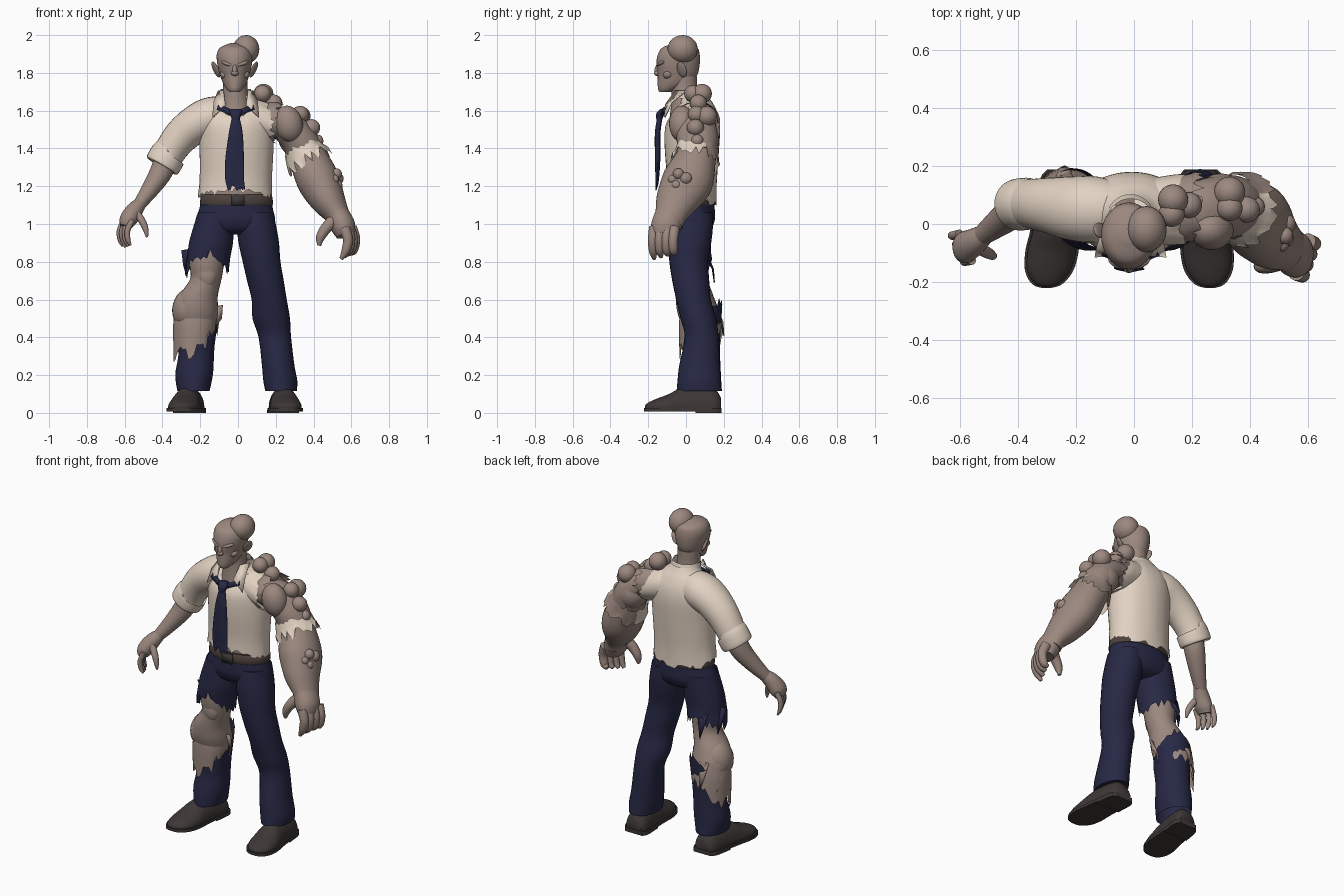
import bpy, bmesh, math, random
from mathutils import Vector, Matrix
random.seed(4)

def material(name, rgb):
    m = bpy.data.materials.new(name)
    m.diffuse_color = (*rgb, 1)
    return m

SKIN = material("grey_brown_skin", (.33, .248, .213))
CREAM = material("cream_shirt", (.76, .645, .54))
NAVY = material("navy_cloth", (.02, .021, .058))
SHOE = material("dark_shoe", (.047, .039, .037))
BELT = material("brown_belt", (.075, .055, .046))
X, Y, Z = Vector((1, 0, 0)), Vector((0, 1, 0)), Vector((0, 0, 1))

def finish(name, bm, mat, angle=50):
    bmesh.ops.recalc_face_normals(bm, faces=bm.faces)
    me = bpy.data.meshes.new(name)
    bm.to_mesh(me)
    bm.free()
    me.materials.append(mat)
    ob = bpy.data.objects.new(name, me)
    bpy.context.collection.objects.link(ob)
    for o in bpy.context.selected_objects:
        o.select_set(False)
    ob.select_set(True)
    bpy.context.view_layer.objects.active = ob
    bpy.ops.object.shade_smooth_by_angle(angle=math.radians(angle))
    return ob

def spline(rows, sub):
    # Catmull-Rom through the given rings
    out, end = [], len(rows) - 1
    for i in range(end):
        quad = zip(rows[max(i - 1, 0)], rows[i], rows[i + 1], rows[min(i + 2, end)])
        quad = list(quad)
        for t in (k / sub for k in range(sub)):
            out.append([.5 * (2 * q + (r - p) * t + (2 * p - 5 * q + 4 * r - s) * t * t
                              + (3 * q - p - 3 * r + s) * t ** 3) for p, q, r, s in quad])
    return out + [list(rows[-1])]

def loft(name, rows, mat, n=28, sub=5, axis=None, ref=Y, e0=None, e1=None, zlim=None):
    """Tube through rings (x, y, z, rx, ry); e0/e1 give a torn edge length by direction."""
    rings = spline(rows, sub)
    bm, grid, last = bmesh.new(), [], len(rings) - 1
    dirs = [(math.cos(2 * math.pi * k / n), math.sin(2 * math.pi * k / n)) for k in range(n)]
    for i, r in enumerate(rings):
        t = axis or (Vector(rings[min(i + 1, last)][:3]) - Vector(rings[max(i - 1, 0)][:3])).normalized()
        v = (ref - t * ref.dot(t)).normalized()
        u = t.cross(v)
        if i == 0:
            off0 = [e0(u * c + v * s) if e0 else 0 for c, s in dirs]
            off1 = [e1(u * c + v * s) if e1 else 0 for c, s in dirs]
        w, ring = i / last, []
        for k, (c, s) in enumerate(dirs):
            p = Vector(r[:3]) + u * c * max(r[3], .002) + v * s * max(r[4], .002)
            p += t * (off1[k] * w ** 2 - off0[k] * (1 - w) ** 2)
            if zlim:
                p.z = min(max(p.z, zlim[0]), zlim[1])
            ring.append(bm.verts.new(p))
        grid.append(ring)
    for a, b in zip(grid, grid[1:]):
        for k in range(n):
            bm.faces.new((a[k], a[(k + 1) % n], b[(k + 1) % n], b[k]))
    for edge, ring in ((e0, grid[0]), (e1, grid[-1])):
        if not edge:
            bm.faces.new(ring)
    return finish(name, bm, mat)

def blob(name, loc, size, mat=SKIN, rot=(0, 0, 0)):
    bm = bmesh.new()
    bmesh.ops.create_uvsphere(bm, u_segments=24, v_segments=14, radius=1)
    turn = Matrix.Rotation(rot[2], 4, 'Z') @ Matrix.Rotation(rot[1], 4, 'Y') @ Matrix.Rotation(rot[0], 4, 'X')
    bm.transform(Matrix.Translation(loc) @ turn @ Matrix.Diagonal((*size, 1)))
    return finish(name, bm, mat, 80)

def plate(name, pts, mat, thick=.01):
    bm = bmesh.new()
    bm.faces.new([bm.verts.new(p) for p in pts])
    m = finish(name, bm, mat).modifiers.new("thickness", 'SOLIDIFY')
    m.thickness, m.offset = thick, 0

def jag(amp, base=lambda d: 0):
    return lambda d: base(d) + random.uniform(-.4, 1) * amp

flush = lambda d: 0

# Head and neck
loft("neck", [(-.012, .01, 1.54, .1, .1), (-.012, -.002, 1.62, .078, .078), (-.015, -.008, 1.7, .066, .068),
              (-.015, -.01, 1.78, .066, .068)], SKIN, axis=Z)
loft("head", [(-.017, -.112, 1.698, .026, .028), (-.017, -.092, 1.715, .044, .056), (-.017, -.063, 1.745, .062, .087),
              (-.018, -.045, 1.79, .078, .105), (-.018, -.042, 1.85, .092, .115), (-.018, -.038, 1.9, .094, .11),
              (-.018, -.033, 1.935, .075, .09), (-.018, -.03, 1.957, .025, .03)], SKIN, n=36, axis=Z)
blob("head_lump", (.043, -.018, 1.925), (.07, .08, .075))
blob("nose_bridge", (-.017, -.146, 1.82), (.014, .02, .035), rot=(-.3, 0, 0))
blob("nose_tip", (-.017, -.152, 1.798), (.02, .017, .014))
blob("lips", (-.017, -.135, 1.757), (.03, .013, .009))
for s, side in ((-1, "right"), (1, "left")):
    blob(side + "_brow", (-.017 + s * .036, -.133, 1.848), (.04, .02, .012), rot=(0, -s * .3, s * .4))
    blob(side + "_cheekbone", (-.017 + s * .05, -.092, 1.79), (.028, .03, .022), rot=(0, -s * .4, s * .5))
    blob(side + "_ear", (-.017 + s * .1, -.022, 1.818), (.01, .028, .046), rot=(0, s * .45, -s * .5))

# Shirt body, with the front opening at the neck and a torn hem
loft("shirt", [(-.015, .03, 1.16, .197, .132), (-.012, .03, 1.25, .191, .132), (-.008, .03, 1.4, .195, .143),
               (-.008, .035, 1.52, .198, .145), (-.008, .042, 1.59, .185, .128), (-.01, .045, 1.64, .14, .1),
               (-.012, .035, 1.675, .095, .083), (-.012, .025, 1.7, .08, .076)], CREAM, n=64, axis=Z,
     e0=jag(.026, lambda d: .033 * d.y + .012), e1=lambda d: -.09 * max(0, -d.y - .6) / .4)
loft("waist_skin", [(-.012, .03, 1.1, .17, .105), (-.01, .03, 1.3, .17, .115)], SKIN, axis=Z)
for s, side in ((-1, "right"), (1, "left")):
    plate(side + "_collar", [(-.012 + s * x, y, z) for x, y, z in (
        (.065, -.055, 1.705), (.092, .0, 1.705), (.115, -.075, 1.645), (.122, -.112, 1.565), (.055, -.108, 1.63))], CREAM)
    plate(side + "_tie_band", [(-.012 + s * x, y, z) for x, y, z in (
        (.008, -.135, 1.6), (.008, -.132, 1.565), (.06, -.122, 1.59), (.1, -.104, 1.605), (.09, -.09, 1.635),
        (.045, -.116, 1.615))], NAVY)
loft("collar_band", [(-.012, .02, 1.665, .092, .085), (-.012, .012, 1.715, .08, .075)], CREAM, axis=Z,
     e0=flush, e1=lambda d: -.09 * max(0, -d.y - .2))
# Necktie
loft("tie_knot", [(-.012, -.12, 1.608, .034, .018), (-.012, -.135, 1.585, .03, .022),
                  (-.012, -.142, 1.55, .02, .015)], NAVY, n=16, axis=-Z)
loft("tie_blade", [(-.012, -.138, 1.565, .02, .014), (-.012, -.15, 1.48, .037, .015), (-.018, -.15, 1.34, .05, .014),
                   (-.018, -.152, 1.25, .05, .01), (-.008, -.156, 1.2, .045, .006)],
     NAVY, n=24, axis=-Z, e1=jag(.025))

# Slim arm with rolled sleeve
loft("sleeve", [(-.06, .05, 1.57, .1, .1), (-.14, .05, 1.565, .108, .115), (-.22, .055, 1.53, .102, .11),
                (-.3, .065, 1.465, .094, .095), (-.36, .07, 1.385, .085, .085), (-.39, .068, 1.33, .085, .085)], CREAM)
loft("rolled_cuff", [(-.36, .07, 1.375, .085, .085), (-.368, .07, 1.368, .095, .09), (-.397, .067, 1.318, .096, .09),
                     (-.404, .066, 1.306, .088, .085)], CREAM, sub=3)
loft("slim_forearm", [(-.37, .065, 1.38, .062, .062), (-.405, .05, 1.28, .06, .06), (-.46, .01, 1.19, .048, .05),
                      (-.525, -.04, 1.1, .033, .036)], SKIN)
loft("slim_palm", [(-.515, -.035, 1.11, .033, .035), (-.55, -.06, 1.07, .045, .046), (-.582, -.08, 1.02, .046, .055),
                   (-.595, -.088, .985, .03, .045)], SKIN)
loft("slim_thumb", [(-.545, -.08, 1.07, .02, .02), (-.505, -.1, 1.01, .019, .02), (-.487, -.11, .965, .014, .014),
                    (-.482, -.112, .93, .006, .006)], SKIN, n=12)

# Swollen arm
loft("swollen_arm", [(.14, .055, 1.535, .07, .085), (.24, .05, 1.525, .085, .105), (.32, .06, 1.45, .095, .11),
                     (.365, .055, 1.36, .1, .105), (.425, .01, 1.23, .113, .135), (.475, -.045, 1.13, .093, .115),
                     (.525, -.08, 1.05, .066, .085), (.545, -.095, 1.0, .06, .08)], SKIN, n=36)
blob("shoulder_muscle", (.268, -.02, 1.53), (.075, .07, .098), rot=(0, -.25, 0))
blob("upper_arm_muscle", (.3, .09, 1.45), (.085, .085, .1), rot=(0, -.5, 0))
blob("forearm_muscle", (.385, .05, 1.25), (.07, .08, .12), rot=(.2, -.35, 0))
for i, (x, y, z, r) in enumerate([(.135, .085, 1.69, .052), (.13, .035, 1.69, .045), (.19, .065, 1.64, .045),
        (.33, .11, 1.57, .054), (.33, .055, 1.58, .045), (.39, .05, 1.51, .045), (.418, .06, 1.44, .034),
        (.52, -.04, 1.265, .03), (.525, .0, 1.24, .034), (.525, -.05, 1.205, .028), (.51, -.07, 1.235, .025)]):
    blob("growth_%d" % (i + 1), (x, y, z), (r, r, r))
band = loft("torn_sleeve_band", [(.34, .06, 1.4, .1, .112), (.36, .055, 1.36, .115, .12), (.38, .05, 1.325, .127, .132)],
            CREAM, n=44, e0=jag(.02), e1=jag(.045, lambda d: -.02))
band.data.materials.append(SKIN)    # back of the band is bare lining
for f in band.data.polygons:
    f.material_index = int(f.center.y > .1)
loft("torn_shirt_shoulder", [(.0, .045, 1.56, .09, .1), (.09, .045, 1.555, .105, .118), (.15, .05, 1.54, .104, .122),
     (.185, .05, 1.525, .098, .12)], CREAM, n=44, axis=X, e0=flush, e1=jag(.025, lambda d: .01 * d.y))
loft("torn_shoulder_edge", [(.14, .055, 1.55, .088, .11), (.185, .055, 1.55, .098, .116), (.225, .06, 1.545, .102, .12)],
     SKIN, n=44, axis=X, e0=flush, e1=jag(.04, lambda d: .01 * d.y - .02))
loft("swollen_palm", [(.53, -.085, 1.05, .06, .078), (.555, -.105, .99, .066, .08), (.57, -.115, .94, .05, .07)], SKIN)
loft("swollen_thumb", [(.52, -.12, 1.03, .035, .035), (.468, -.14, .98, .03, .03), (.437, -.145, .93, .024, .024),
                       (.43, -.145, .885, .01, .01)], SKIN, n=14)
# Four fingers on each hand
for i in range(4):
    y, x = -.035 - .03 * i, -.622 + .014 * i
    loft("slim_finger_%d" % (i + 1), [(x + .02, y, 1.02, .016, .016), (x - .005, y - .005, .965, .015, .015),
         (x - .002, y - .003, .915, .013, .013), (x + .012, y, .876 + .006 * abs(i - 1), .006, .006)], SKIN, n=12)
    y, x = -.168 + .036 * i, .556 + .013 * i
    loft("swollen_finger_%d" % (i + 1), [(x + .005, y, .98, .03, .028), (x + .026, y - .008, .92, .026, .026),
         (x + .015, y - .006, .86, .023, .023), (x - .01, y, .815 + .01 * i, .01, .01)], SKIN, n=14)

# Trousers and belt
loft("trouser_hips", [(-.008, .03, 1.145, .182, .118), (-.01, .03, 1.08, .195, .122), (-.014, .03, 1.02, .211, .122),
                      (-.018, .03, .97, .2, .1), (-.018, .03, .945, .1, .06)], NAVY, n=40, axis=-Z)
loft("belt", [(-.008, .03, 1.155, .18, .116), (-.008, .03, 1.15, .188, .125), (-.008, .03, 1.105, .194, .128),
              (-.008, .03, 1.1, .186, .12)], BELT, n=48, sub=2, axis=-Z)
plate("belt_buckle", [(-.035, -.104, 1.155), (.035, -.104, 1.155), (.035, -.106, 1.098), (-.035, -.106, 1.098)], SHOE)
loft("whole_trouser_leg", [(.095, .03, 1.06, .092, .11), (.1, .026, .98, .104, .116), (.11, .02, .9, .107, .113),
     (.125, .015, .8, .1, .103), (.145, .025, .7, .097, .098), (.165, .04, .6, .093, .092), (.176, .065, .5, .099, .094),
     (.195, .083, .4, .086, .09), (.213, .072, .25, .086, .108), (.224, .07, .17, .09, .115),
     (.228, .07, .115, .083, .12)], NAVY, axis=-Z)
loft("torn_thigh_cloth", [(-.12, .03, 1.06, .092, .11), (-.14, .022, .93, .115, .113), (-.155, .02, .86, .114, .112),
     (-.165, .025, .82, .115, .113)], NAVY, n=44, axis=-Z, e0=flush,
     e1=jag(.045, lambda d: -.04 + .1 * abs(d.x) ** 2 + .04 * max(0, d.y)))

# Bare swollen leg
loft("bare_leg", [(-.15, .025, .95, .09, .09), (-.165, .025, .8, .092, .092), (-.17, .03, .71, .083, .085),
                  (-.21, .045, .62, .103, .1), (-.224, .065, .53, .118, .11), (-.22, .08, .43, .095, .092),
                  (-.22, .08, .3, .07, .075)], SKIN, axis=-Z)
blob("knee_cap", (-.165, -.022, .73), (.055, .04, .075))
blob("calf_lump", (-.262, .055, .555), (.085, .092, .11), rot=(0, .25, 0))
loft("torn_skin_flap", [(-.222, .07, .56, .108, .1), (-.228, .075, .48, .115, .112), (-.232, .08, .4, .11, .115)],
     SKIN, n=44, axis=-Z, e0=flush,
     e1=jag(.06, lambda d: .07 * max(0, -d.x) + .05 * max(0, -d.y) ** 3 - .08 * max(0, d.x + d.y * .4)))
loft("torn_lower_trouser", [(-.208, .085, .42, .102, .107), (-.22, .08, .3, .095, .1), (-.232, .072, .2, .1, .112),
     (-.236, .07, .115, .085, .12)], NAVY, n=44, axis=-Z,
     e0=jag(.03, lambda d: .17 * max(0, .8 * d.y + .5 * d.x)), e1=flush)
# Torn scraps hanging at the back and outside of the leg
for i, (x, y, z, m) in enumerate([(-.24, .17, .5, SKIN), (-.3, .13, .42, SKIN), (-.11, .05, .5, SKIN),
                                  (-.27, .04, .8, NAVY), (-.2, .12, .78, NAVY)]):
    plate("scrap_%d" % (i + 1), [(x - .03, y - .01, z + .06), (x + .03, y - .01, z + .07), (x + .025, y + .01, z),
          (x + .01, y + .025, z - .02), (x, y + .03, z - .09), (x - .02, y + .02, z - .02)], m, .006)

# Shoes: upper, welted sole and heel
for side, heel, toe in (("left", .23, .262), ("right", -.242, -.302)):
    upper = [(heel + (toe - heel) * (.19 - y) / .41, y, .03, w, h) for y, w, h in (
        (.185, .05, .05), (.15, .07, .095), (.05, .074, .11), (-.03, .078, .1), (-.09, .084, .07),
        (-.15, .078, .047), (-.19, .058, .03), (-.21, .035, .017), (-.218, .006, .005))]
    loft(side + "_shoe", upper, SHOE, axis=-Y, ref=Z, zlim=(.015, .14))
    sole = [(x, y * 1.015, 0, w + .008, .2) for x, y, z, w, h in upper]
    loft(side + "_sole", sole, SHOE, n=48, axis=-Y, ref=Z, zlim=(.008, .026))
    loft(side + "_heel", sole[:3], SHOE, n=48, axis=-Y, ref=Z, zlim=(0, .02))
